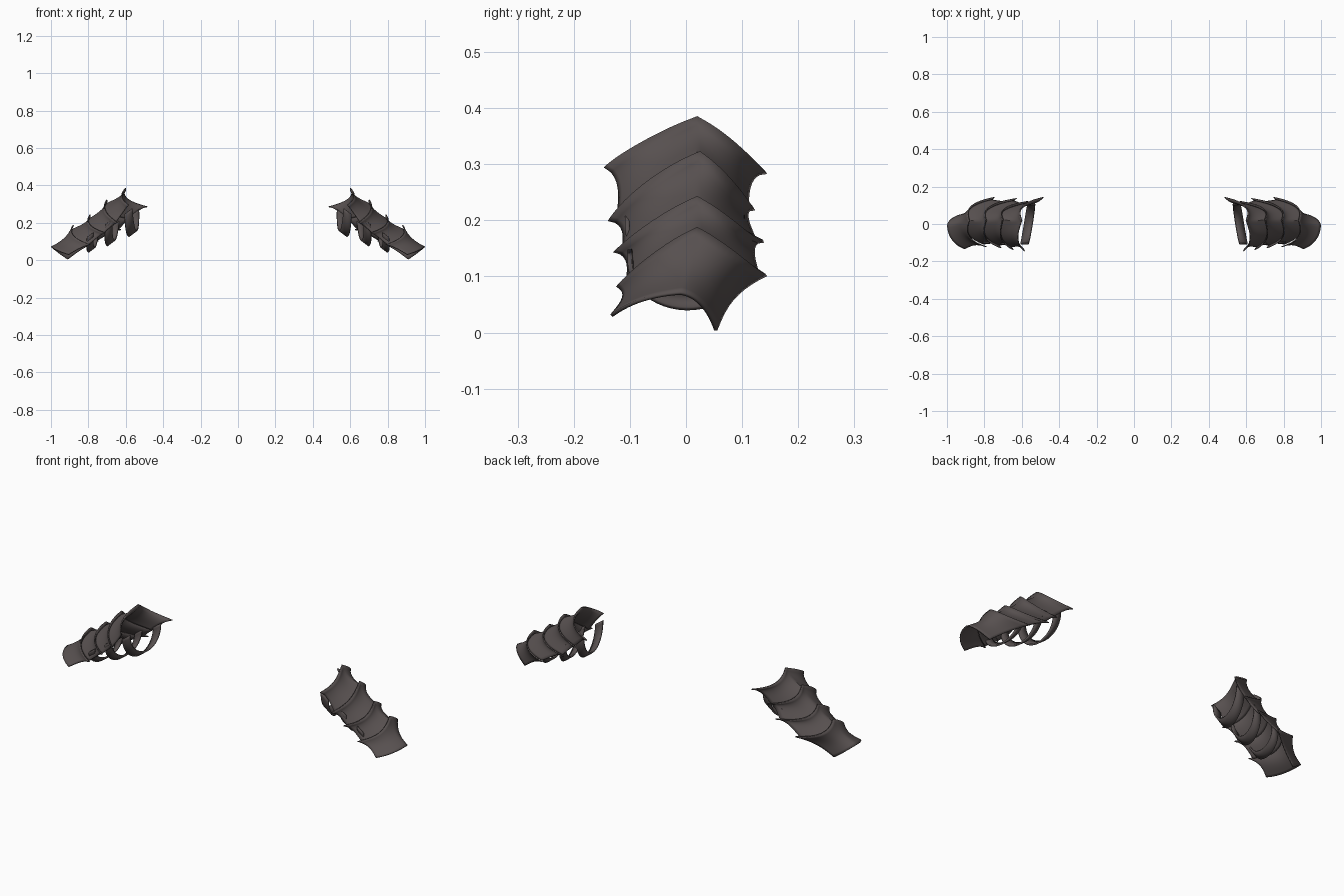
import bpy, math
from mathutils import Vector as V

if "Cube" in bpy.data.objects:
    bpy.data.objects.remove(bpy.data.objects["Cube"])

U = V((0.8, 0, -0.6))     # direction down the forearm
N = V((0.6, 0, 0.8))      # direction out of the back of the arm
Y = V((0, 1, 0))

mat = bpy.data.materials.new("dark brown leather")
mat.diffuse_color = (0.095, 0.08, 0.079, 1)
mat.use_nodes = True
mat.node_tree.nodes["Principled BSDF"].inputs["Base Color"].default_value = mat.diffuse_color


def make(name, rows, thickness):
    """Grid of points -> thick smooth sheet, mirrored to the other arm."""
    w = len(rows[0])
    verts = [p for r in rows for p in r]
    faces = [(i * w + j, i * w + j + 1, (i + 1) * w + j + 1, (i + 1) * w + j)
             for i in range(len(rows) - 1) for j in range(w - 1)]
    me = bpy.data.meshes.new(name)
    me.from_pydata(verts, [], faces)
    me.materials.append(mat)
    ob = bpy.data.objects.new(name, me)
    bpy.context.collection.objects.link(ob)
    s = ob.modifiers.new("thickness", 'SOLIDIFY')
    s.thickness, s.offset = thickness, 0
    m = ob.modifiers.new("other_arm", 'MIRROR')
    m.use_mirror_merge = False
    bpy.ops.object.select_all(action='DESELECT')
    ob.select_set(True)
    bpy.context.view_layer.objects.active = ob
    bpy.ops.object.shade_smooth_by_angle(angle=math.radians(40))


def arch(front, peak, back, k):
    """Pointed arch edge through a peak and two corners; k sweeps the sides."""
    front, peak, back = V(front), V(peak), V(back)
    pts = []
    for i in range(-14, 15):
        t = abs(i) / 14
        d = (front if i < 0 else back) - peak
        th = t * math.pi / 2
        side = 0.87 * math.sin(th) + 0.13 * t ** 4
        pts.append(peak + Y * d.y * side
                   + N * d.dot(N) * (0.85 * (1 - math.cos(th)) + 0.15 * t)
                   + U * (d.dot(U) * t * t + k * math.sin(math.pi * t)))
    return pts


def inward(pts):
    c = (pts[0] + pts[-1]) * 0.3 + pts[14] * 0.4
    out = []
    for p in pts:
        d = c - p
        d -= U * d.dot(U)
        out.append(d.normalized())
    return out


# Edges from elbow to wrist: front corner, peak, back corner
edges = [
    arch((0.585, -0.145, 0.295), (0.60, 0.02, 0.385), (0.485, 0.143, 0.285), 0.035),
    arch((0.645, -0.138, 0.200), (0.70, 0.025, 0.323), (0.565, 0.122, 0.220), 0.035),
    arch((0.710, -0.128, 0.145), (0.79, 0.02, 0.243), (0.625, 0.138, 0.163), 0.035),
    arch((0.790, -0.122, 0.082), (0.88, 0.02, 0.187), (0.745, 0.143, 0.103), 0.035),
    arch((0.905, -0.133, 0.030), (0.998, -0.01, 0.070), (0.91, 0.053, 0.004), 0.0),
]

# Overlapping arm plates, each flaring out at its upper edge
for k in range(4):
    a, b = edges[k], edges[k + 1]
    last = k == 3
    if not last:   # tuck the lower edge under the next plate
        b = [p + d * 0.016 + U * 0.012 for p, d in zip(b, inward(b))]
    ia = inward(a)
    rows = []
    for i in range(11):
        r = i / 10
        bow = 0.017 * math.sin(math.pi * r ** (0.9 if last else 0.65))
        rows.append([p.lerp(q, r) + d * bow for p, q, d in zip(a, b, ia)])
    make(f"arm_plate_{k + 1}", rows, 0.006)

# Straps looping under the arm: front end, lowest point, back end, half width
straps = [
    ((0.585, -0.105, 0.262), (0.565, 0.0, 0.143), (0.55, 0.105, 0.255), 0.027),
    ((0.690, -0.105, 0.205), (0.682, 0.0, 0.092), (0.655, 0.10, 0.195), 0.025),
    ((0.790, -0.100, 0.135), (0.785, 0.0, 0.056), (0.765, 0.095, 0.130), 0.022),
]
for k, (f, low, b, w) in enumerate(straps):
    f, low, b = V(f), V(low), V(b)
    mid = (f + b) / 2
    rows = []
    for i in range(25):
        ph = math.pi * i / 24
        p = f.lerp(b, (1 - math.cos(ph)) / 2) + (low - mid) * math.sin(ph)
        rows.append([p - U * w, p, p + U * w])
    make(f"strap_{k + 1}", rows, 0.008)
